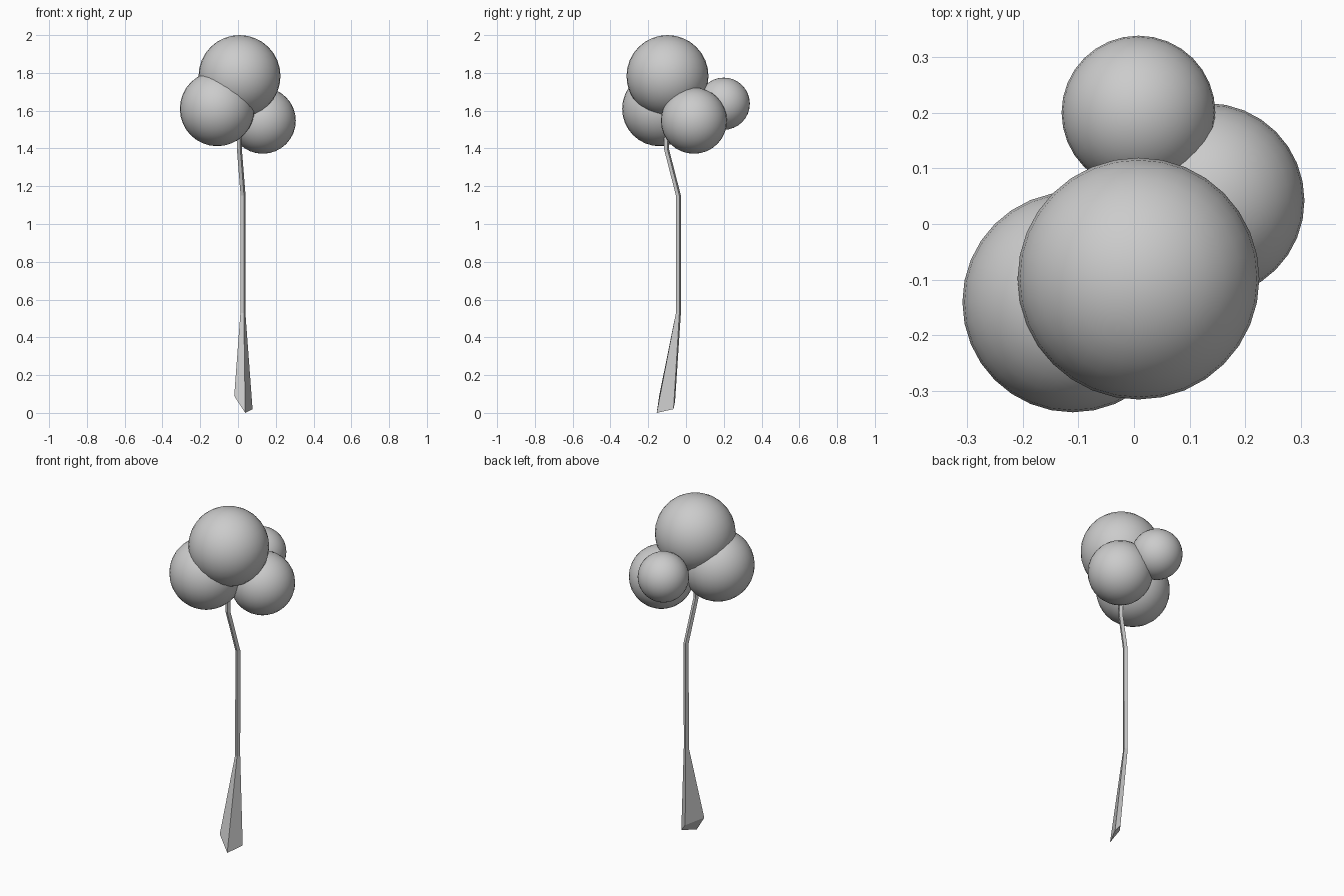
import bpy, bmesh, math

if "Cube" in bpy.data.objects:
    bpy.data.objects.remove(bpy.data.objects["Cube"])

# Round foliage clumps: name, centre, radius
clumps = [
    ("foliage_top", (0.008, -0.098, 1.783), 0.217),
    ("foliage_left", (-0.11, -0.14, 1.61), 0.198),
    ("foliage_right", (0.131, 0.042, 1.547), 0.175),
    ("foliage_back", (0.008, 0.2, 1.637), 0.138),
]
for name, centre, radius in clumps:
    bpy.ops.mesh.primitive_uv_sphere_add(segments=32, ring_count=16,
                                         radius=radius, location=centre)
    ball = bpy.context.object
    ball.name = name
    bpy.ops.object.shade_smooth()


# Square cross-section of the slim trunk
def ring(x, y, z, r):
    return [(x + r * math.cos(math.radians(a)),
             y + r * math.sin(math.radians(a)), z) for a in (200, 290, 20, 110)]


# Trunk: flared slanted foot, straight middle, bent top inside the foliage
rings = [
    [(-0.02, -0.142, 0.09), (0.038, -0.155, 0.0),
     (0.077, -0.066, 0.02), (0.046, -0.058, 0.06)],
    ring(0.026, -0.04, 0.53, 0.014),
    ring(0.027, -0.04, 1.15, 0.014),
    ring(0.007, -0.104, 1.4, 0.014),
    ring(0.005, -0.1, 1.65, 0.012),
]
bm = bmesh.new()
loops = [[bm.verts.new(p) for p in r] for r in rings]
for low, high in zip(loops, loops[1:]):
    for i in range(4):
        j = (i + 1) % 4
        bm.faces.new((low[i], low[j], high[j], high[i]))
bm.faces.new(loops[0][::-1])
bm.faces.new(loops[-1])
bmesh.ops.recalc_face_normals(bm, faces=bm.faces)
mesh = bpy.data.meshes.new("trunk")
bm.to_mesh(mesh)
bm.free()
trunk = bpy.data.objects.new("trunk", mesh)
bpy.context.collection.objects.link(trunk)
